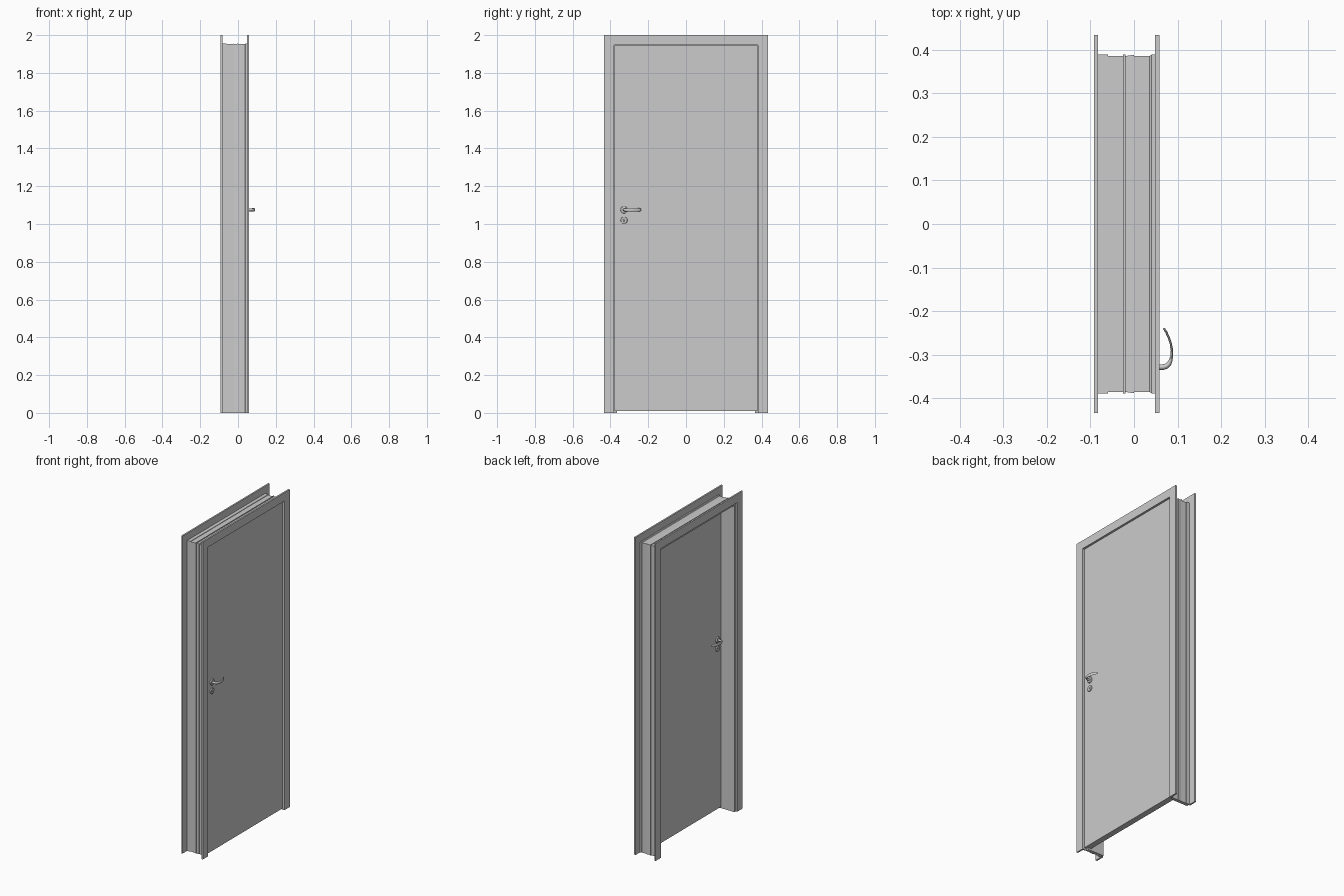
import bpy, bmesh
from math import sin, cos, pi
from mathutils import Vector, Matrix

if "Cube" in bpy.data.objects:
    bpy.data.objects.remove(bpy.data.objects["Cube"])

HALF_W, OPEN_H = 0.38, 1.947      # clear opening of the architraves
FRONT, BACK = 0.047, 0.01         # door leaf faces


def loft(name, rings, smooth=False):
    """Skin closed rings of points in order and cap both ends."""
    bm = bmesh.new()
    vs = [[bm.verts.new(p) for p in r] for r in rings]
    n = len(rings[0])
    for a, b in zip(vs, vs[1:]):
        for i in range(n):
            j = (i + 1) % n
            bm.faces.new((a[i], a[j], b[j], b[i]))
    bm.faces.new(vs[0])
    bm.faces.new(vs[-1])
    bmesh.ops.recalc_face_normals(bm, faces=bm.faces)
    me = bpy.data.meshes.new(name)
    bm.to_mesh(me)
    bm.free()
    ob = bpy.data.objects.new(name, me)
    bpy.context.collection.objects.link(ob)
    if smooth:
        bpy.ops.object.select_all(action='DESELECT')
        ob.select_set(True)
        bpy.context.view_layer.objects.active = ob
        bpy.ops.object.shade_smooth_by_angle(angle=0.7)
    return ob


def portal(name, profile):
    """Sweep an (x, outward offset) profile round the doorway with mitred corners."""
    left = [(x, -HALF_W - d, 0) for x, d in profile]
    top_l = [(x, -HALF_W - d, OPEN_H + d) for x, d in profile]
    top_r = [(x, HALF_W + d, OPEN_H + d) for x, d in profile]
    right = [(x, HALF_W + d, 0) for x, d in profile]
    return loft(name, [left, top_l, top_r, right])


def disc(name, x0, x1, y, z, r):
    """Disc facing x with a slightly chamfered outer rim."""
    xm = x0 + (x1 - x0) * 0.7
    rings = [[(x, y + rr * cos(a), z + rr * sin(a)) for a in
              [2 * pi * i / 32 for i in range(32)]]
             for x, rr in ((x0, r), (xm, r), (x1, r - 0.0015))]
    return loft(name, rings, True)


# Architraves on both sides of the wall
portal("front_architrave", [(0.048, 0), (0.058, 0), (0.058, 0.053), (0.048, 0.053)])
portal("back_architrave", [(-0.092, 0), (-0.082, 0), (-0.082, 0.053), (-0.092, 0.053)])

# Frame lining: stop and rebate inside, shallow ribs outside
portal("frame_lining", [
    (-0.082, -0.015), (0.028, -0.015), (0.028, 0.0), (0.048, 0.0),
    (0.048, 0.008), (0.04, 0.008), (0.036, 0.005), (0.0, 0.005), (0.0, 0.008),
    (-0.02, 0.005), (-0.02, 0.009), (-0.025, 0.009), (-0.025, 0.005),
    (-0.06, 0.005), (-0.06, 0.008), (-0.082, 0.008)])

# Door leaf with rebated edge
leaf = [(BACK, 0.363, 1.93), (0.029, 0.363, 1.93),
        (0.029, 0.378, 1.945), (FRONT, 0.378, 1.945)]
loft("door_leaf", [[(x, -w, 0.01), (x, w, 0.01), (x, w, h), (x, -w, h)]
                   for x, w, h in leaf])

# Lever path: distance from leaf, y, half thickness, half height
LEVER = [(0.000, -0.328, .0065, .0075), (0.020, -0.328, .0065, .0075),
         (0.027, -0.326, .0062, .0078), (0.033, -0.321, .0055, .008),
         (0.037, -0.313, .0043, .0085), (0.0395, -0.303, .003, .009),
         (0.040, -0.290, .0027, .009), (0.0375, -0.275, .0026, .009),
         (0.033, -0.261, .0026, .009), (0.027, -0.248, .0025, .0085),
         (0.022, -0.240, .0024, .007), (0.0212, -0.2385, .0015, .005)]


def lever(name, face, s):
    rings = []
    for i, (d, y, t, h) in enumerate(LEVER):
        a, b = LEVER[max(i - 1, 0)], LEVER[min(i + 1, len(LEVER) - 1)]
        tan = Vector((b[0] - a[0], b[1] - a[1])).normalized()
        nx, ny = tan.y, -tan.x
        ring = []
        for k in range(16):
            u = t * cos(2 * pi * k / 16)
            v = h * sin(2 * pi * k / 16)
            ring.append((face + s * (d + nx * u), y + ny * u, 1.075 + v))
        rings.append(ring)
    return loft(name, rings, True)


# Handle set on each side of the leaf
for side, face, s in (("front", FRONT, 1), ("back", BACK, -1)):
    lever(side + "_lever", face, s)
    disc(side + "_handle_rosette", face, face + s * 0.007, -0.328, 1.075, 0.019)
    disc(side + "_key_rosette", face, face + s * 0.006, -0.328, 1.02, 0.018)
    disc(side + "_lock_cylinder", face, face + s * 0.008, -0.328, 1.02, 0.006)
